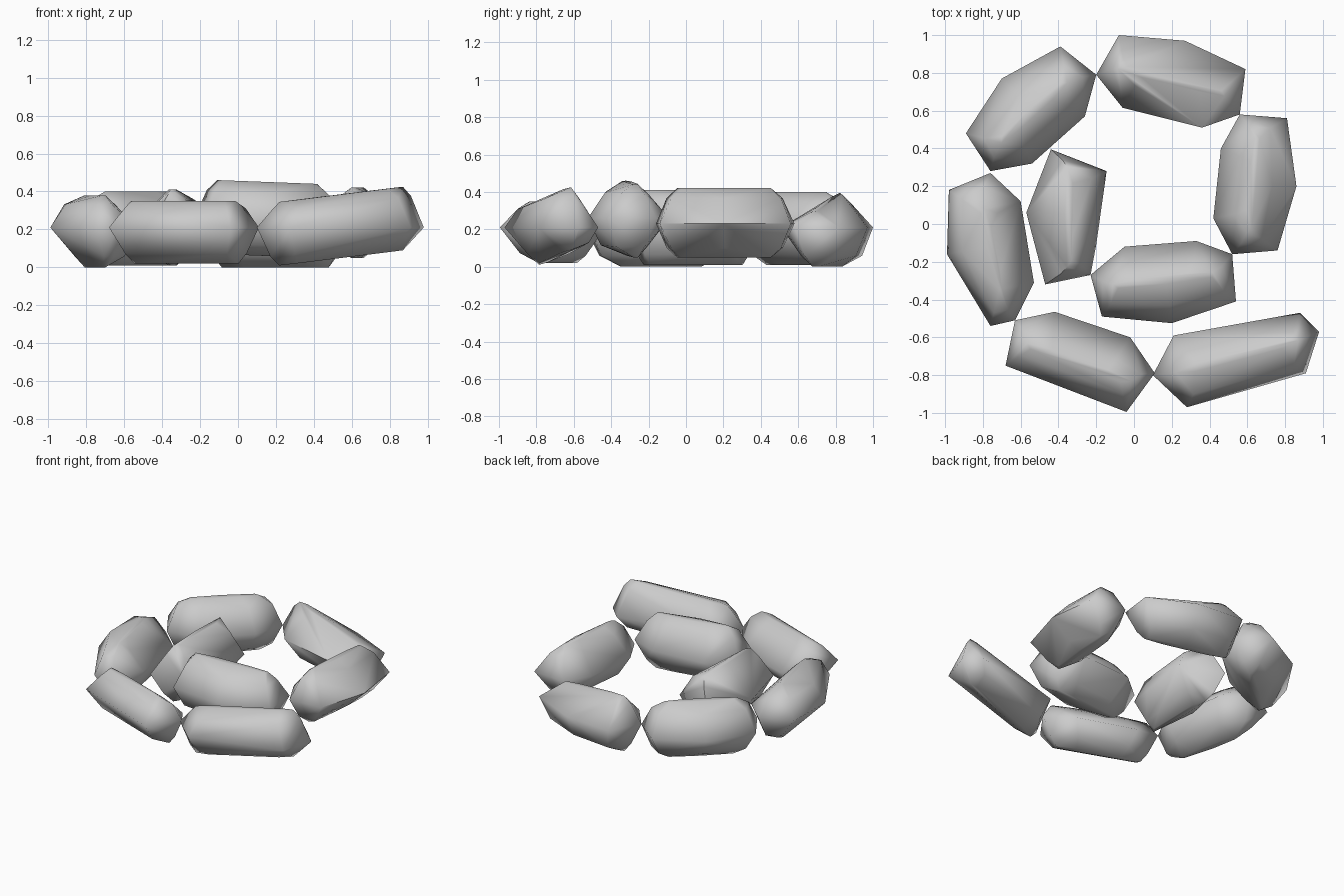
import bpy, bmesh, math
from mathutils import Vector

if "Cube" in bpy.data.objects:
    bpy.data.objects.remove(bpy.data.objects["Cube"])


def stone(name, outline, low, high, shoulders, tilt_top=0.0, tilt_low=0.0, mid=0.21,
          mid_in=None, ridge=0.74, shift=0.0):
    """Elongated faceted stone: plan outline at mid height, shoulders, then a ridge above and below.
    shoulders = width factors (outer upper, inner upper, outer lower, inner lower);
    mid_in = height of the inner edge; ridge = ridge length; shift = top ridge moved outward."""
    pts = [Vector(p) for p in outline]
    c = sum(pts, Vector((0, 0))) / len(pts)
    sxx = sum((p.x - c.x) ** 2 for p in pts)
    syy = sum((p.y - c.y) ** 2 for p in pts)
    sxy = sum((p.x - c.x) * (p.y - c.y) for p in pts)
    ang = 0.5 * math.atan2(2 * sxy, sxx - syy)
    u = Vector((math.cos(ang), math.sin(ang)))      # long axis
    v = Vector((-u.y, u.x))                         # points away from the model centre
    if v.dot(c) < 0:
        v = -v
    along = [(p - c).dot(u) for p in pts]
    c += u * (max(along) + min(along)) / 2
    half = (max(along) - min(along)) / 2

    bm = bmesh.new()
    for p in pts:
        a, b = (p - c).dot(u), (p - c).dot(v)
        edge = mid_in if mid_in is not None and b < -0.05 else mid
        bm.verts.new((p.x, p.y, edge))
        for k, (zext, tilt) in enumerate(((high, tilt_top), (low, tilt_low))):
            w = shoulders[2 * k + (b < 0)]
            off = 0 if k else shift
            for width, length, h in ((w, 0.84, 0.72), (0.1, ridge, 1.0)):
                q = c + u * (a * length) + v * (b * width + off * (h == 1.0))
                bm.verts.new((q.x, q.y, edge + (zext - edge) * h + tilt * a / half))
    bmesh.ops.convex_hull(bm, input=bm.verts[:])
    loose = [vert for vert in bm.verts if not vert.link_faces]
    bmesh.ops.delete(bm, geom=loose, context='VERTS')
    bmesh.ops.remove_doubles(bm, verts=bm.verts[:], dist=0.008)
    bmesh.ops.recalc_face_normals(bm, faces=bm.faces[:])
    me = bpy.data.meshes.new(name)
    bm.to_mesh(me)
    bm.free()
    ob = bpy.data.objects.new(name, me)
    bpy.context.collection.objects.link(ob)
    bpy.ops.object.select_all(action='DESELECT')
    bpy.context.view_layer.objects.active = ob
    ob.select_set(True)
    bpy.ops.object.shade_smooth_by_angle(angle=math.radians(70))


# spiral of stones, from the outer end inward
stone("front_right_stone", [(0.10, -0.80), (0.21, -0.59), (0.88, -0.47), (0.98, -0.57),
                            (0.91, -0.79), (0.28, -0.97)],
      0.05, 0.385, (0.7, 0.35, 0.4, 0.75), 0.04, 0.04)
stone("front_left_stone", [(0.11, -0.79), (-0.02, -0.60), (-0.42, -0.465), (-0.63, -0.51),
                           (-0.68, -0.75), (-0.04, -0.995)],
      0.02, 0.35, (0.6, 0.2, 0.55, 0.6), mid_in=0.16, shift=-0.0 + 0.05)
stone("left_stone", [(-0.63, -0.51), (-0.76, -0.54), (-0.99, -0.16), (-0.98, 0.18),
                     (-0.76, 0.27), (-0.60, 0.12), (-0.53, -0.31)],
      0.0, 0.38, (0.66, 0.35, 0.3, 0.65), ridge=0.55)
stone("back_left_stone", [(-0.76, 0.28), (-0.89, 0.48), (-0.70, 0.77), (-0.39, 0.94),
                          (-0.20, 0.79), (-0.26, 0.57), (-0.54, 0.32)],
      0.01, 0.40, (0.45, 0.5, 0.45, 0.5), ridge=0.62)
stone("back_stone", [(-0.20, 0.79), (-0.08, 1.0), (0.27, 0.97), (0.59, 0.82),
                     (0.56, 0.58), (0.36, 0.51), (-0.06, 0.615)],
      0.0, 0.345, (0.3, 0.35, 0.72, 0.5), -0.05, 0.0)
stone("right_stone", [(0.56, 0.58), (0.81, 0.56), (0.86, 0.20), (0.76, -0.14),
                      (0.52, -0.16), (0.42, 0.03), (0.46, 0.40)],
      0.05, 0.42, (0.45, 0.45, 0.4, 0.6), mid=0.23, ridge=0.68)
stone("inner_front_stone", [(0.52, -0.16), (0.54, -0.41), (0.20, -0.525), (-0.17, -0.49),
                            (-0.23, -0.27), (-0.05, -0.12), (0.33, -0.09)],
      0.06, 0.45, (0.6, 0.4, 0.7, 0.4), -0.01, -0.01, mid=0.26, ridge=0.7)
stone("inner_left_stone", [(-0.23, -0.27), (-0.47, -0.32), (-0.57, 0.06), (-0.44, 0.395),
                           (-0.145, 0.28), (-0.20, -0.11)],
      0.01, 0.41, (0.35, 0.6, 0.5, 0.45))
